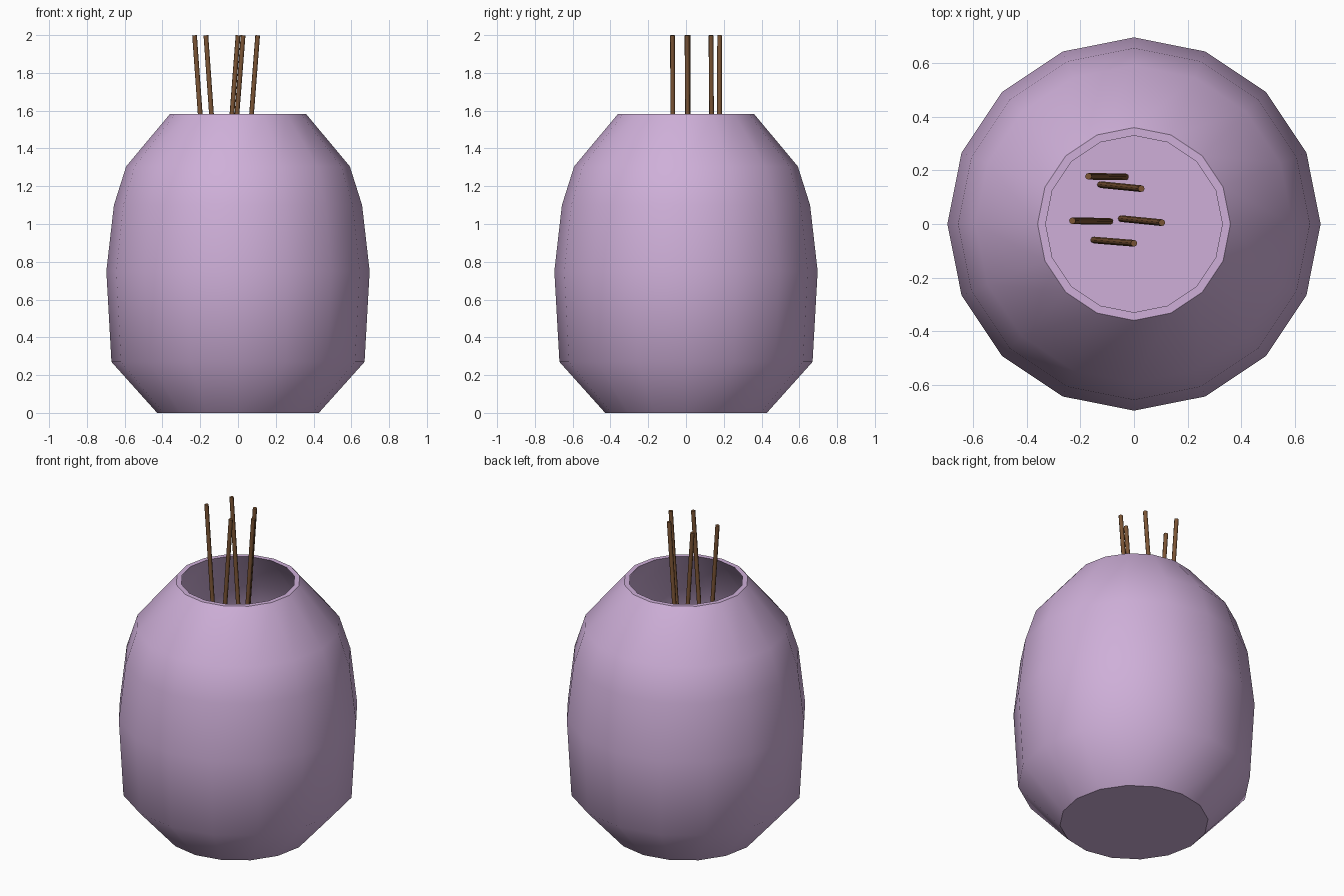
import bpy, bmesh, math
from mathutils import Vector

if "Cube" in bpy.data.objects:
    bpy.data.objects.remove(bpy.data.objects["Cube"])


def material(name, rgb):
    m = bpy.data.materials.new(name)
    m.diffuse_color = (*rgb, 1)
    m.use_nodes = True
    m.node_tree.nodes["Principled BSDF"].inputs["Base Color"].default_value = m.diffuse_color
    return m


LILAC = material("lilac_glaze", (0.62, 0.43, 0.69))
BROWN = material("brown_twig", (0.20, 0.09, 0.035))


def finish(bm, name, mat, angle):
    bmesh.ops.recalc_face_normals(bm, faces=bm.faces)
    me = bpy.data.meshes.new(name)
    bm.to_mesh(me)
    bm.free()
    me.materials.append(mat)
    ob = bpy.data.objects.new(name, me)
    bpy.context.collection.objects.link(ob)
    bpy.ops.object.select_all(action='DESELECT')
    ob.select_set(True)
    bpy.context.view_layer.objects.active = ob
    bpy.ops.object.shade_smooth_by_angle(angle=math.radians(angle))
    return ob


def lathe(name, profile, sides, mat, angle):
    """Stack rings along the profile, bridge them and cap both ends."""
    bm = bmesh.new()
    rings = [[bm.verts.new((r * math.cos(2 * math.pi * i / sides),
                            r * math.sin(2 * math.pi * i / sides), z))
              for i in range(sides)] for r, z in profile]
    for a, b in zip(rings, rings[1:]):
        for i in range(sides):
            j = (i + 1) % sides
            bm.faces.new((a[i], a[j], b[j], b[i]))
    bm.faces.new(rings[0])
    bm.faces.new(rings[-1])
    return finish(bm, name, mat, angle)


# Hollow vase: outer wall up, over the rim, inner wall down to the floor
outer = [(0.428, 0), (0.67, 0.27), (0.697, 0.75), (0.657, 1.10), (0.592, 1.305), (0.36, 1.583)]
inner = [(0.33, 1.583), (0.56, 1.29), (0.619, 1.09), (0.657, 0.75), (0.632, 0.285), (0.41, 0.04)]
lathe("vase", outer + inner, 16, LILAC, 45)

# Thin twigs leaning inside the vase: bottom (x, y), top (x, y)
twigs = [((-0.09, 0.01), (-0.23, 0.012)),
         ((-0.032, 0.176), (-0.17, 0.178)),
         ((-0.125, 0.147), (0.027, 0.132)),
         ((-0.047, 0.02), (0.104, 0.005)),
         ((-0.15, -0.06), (0.0, -0.072))]
for n, (lo, hi) in enumerate(twigs, 1):
    a, b = Vector((*lo, 0.045)), Vector((*hi, 1.999))
    twig = lathe(f"twig_{n}", [(0.0125, 0), (0.0125, (b - a).length)], 8, BROWN, 50)
    twig.location = a
    twig.rotation_euler = (b - a).to_track_quat('Z', 'Y').to_euler()
